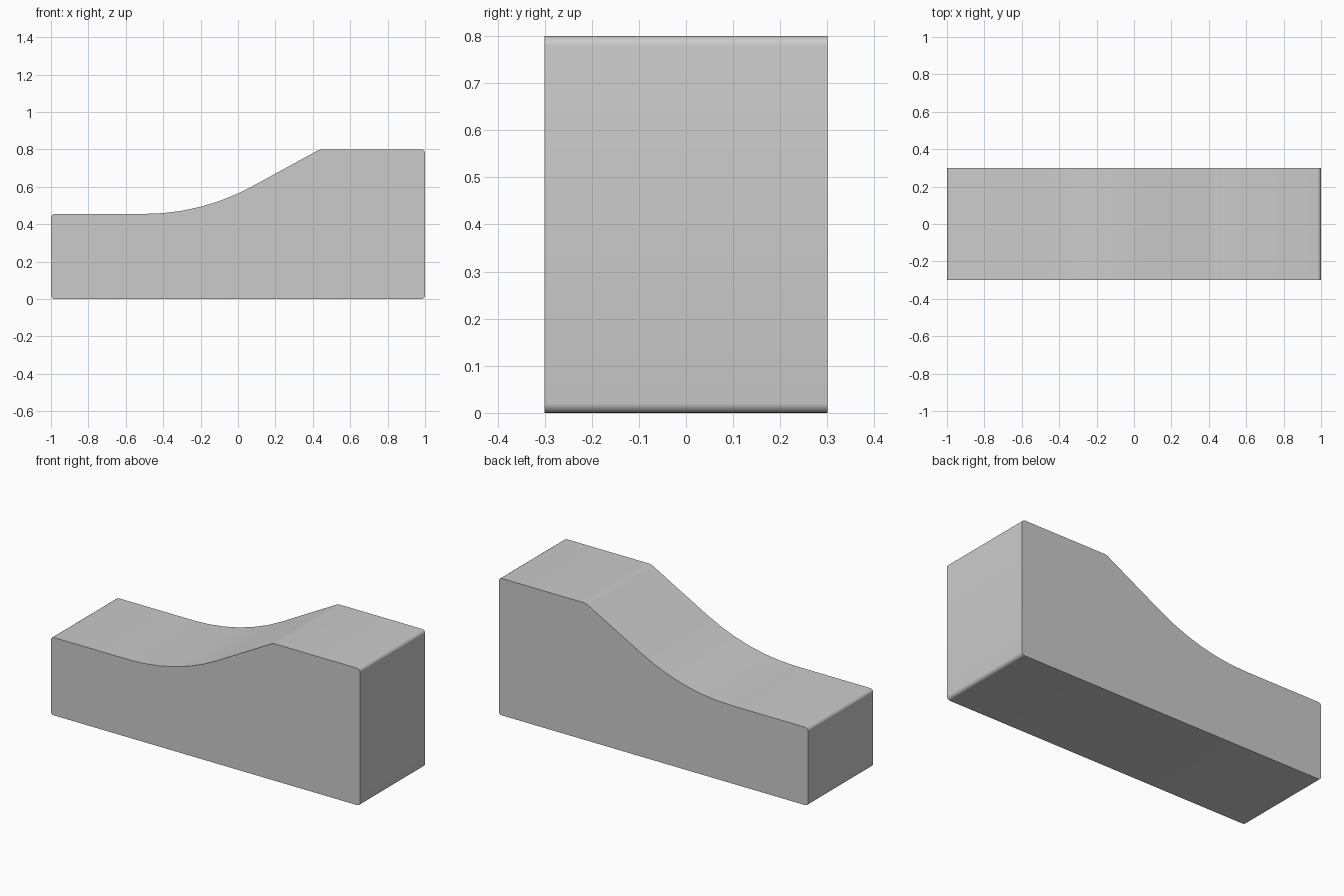
import bpy, bmesh, math
from mathutils import Vector

cube = bpy.data.objects.get("Cube")
if cube:
    bpy.data.objects.remove(cube, do_unlink=True)

HALF_LENGTH, HALF_WIDTH = 1.0, 0.3
LOW, HIGH = 0.455, 0.8
BEND_START, BEND_RADIUS, SLOPE = -0.5, 1.2, math.radians(28.7)


def fillet(before, corner, after, radius, steps=4):
    """Points of an arc that rounds one corner of the profile."""
    corner = Vector(corner)
    a = (Vector(before) - corner).normalized()
    b = (Vector(after) - corner).normalized()
    half = math.acos(a.dot(b)) / 2
    centre = corner + (a + b).normalized() * radius / math.sin(half)
    reach = radius / math.tan(half)
    start, end = corner + a * reach - centre, corner + b * reach - centre
    return [centre + start.lerp(end, i / steps).normalized() * radius
            for i in range(steps + 1)]


# Concave bend between the low flat and the ramp
bend = []
for i in range(7):
    t = SLOPE * i / 6
    bend.append((BEND_START + BEND_RADIUS * math.sin(t),
                 LOW + BEND_RADIUS * (1 - math.cos(t))))
crest = (bend[-1][0] + (HIGH - bend[-1][1]) / math.tan(SLOPE), HIGH)

# Side profile with softened corners
low_left, low_right = (-HALF_LENGTH, 0), (HALF_LENGTH, 0)
top_left, top_right = (-HALF_LENGTH, LOW), (HALF_LENGTH, HIGH)
profile = fillet(low_right, low_left, top_left, 0.02)
profile += fillet(low_left, top_left, bend[0], 0.02)
profile += bend
profile += fillet(bend[-1], crest, top_right, 0.06)
profile += fillet(crest, top_right, low_right, 0.02)
profile += fillet(top_right, low_right, low_left, 0.02)

# Extrude the profile across the width
bm = bmesh.new()
face = bm.faces.new([bm.verts.new((x, -HALF_WIDTH, z)) for x, z in profile])
moved = bmesh.ops.extrude_face_region(bm, geom=[face], use_keep_orig=True)
verts = [v for v in moved["geom"] if isinstance(v, bmesh.types.BMVert)]
bmesh.ops.translate(bm, verts=verts, vec=(0, 2 * HALF_WIDTH, 0))
bmesh.ops.recalc_face_normals(bm, faces=bm.faces)
mesh = bpy.data.meshes.new("ramp_block")
bm.to_mesh(mesh)
bm.free()
block = bpy.data.objects.new("ramp_block", mesh)
bpy.context.collection.objects.link(block)

# Plain grey finish
grey = bpy.data.materials.new("plain_grey")
grey.use_nodes = True
colour = (0.6, 0.6, 0.6, 1)
grey.diffuse_color = colour
grey.node_tree.nodes["Principled BSDF"].inputs["Base Color"].default_value = colour
mesh.materials.append(grey)

bpy.context.view_layer.objects.active = block
block.select_set(True)
bpy.ops.object.shade_smooth_by_angle(angle=math.radians(40))
